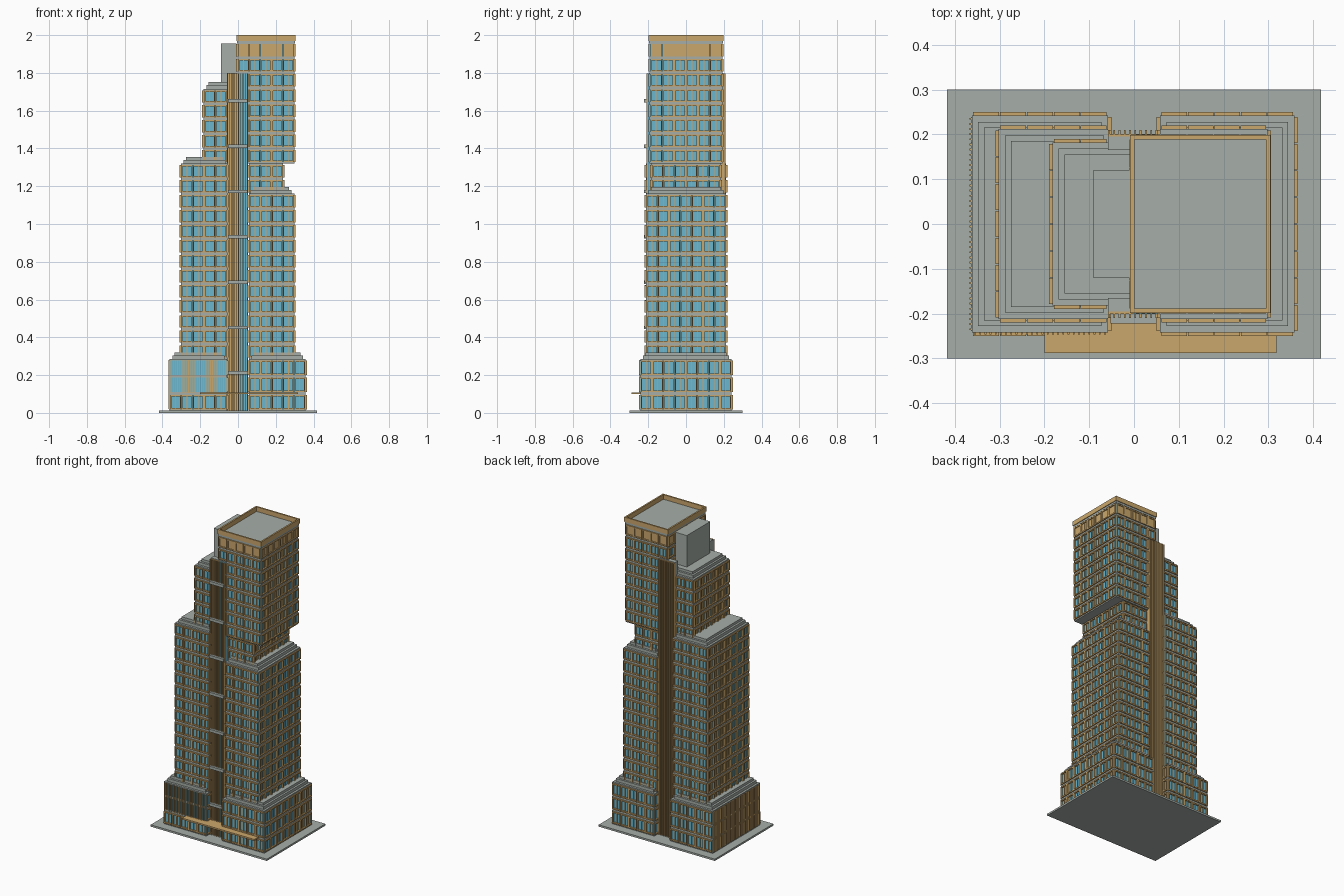
import bpy
from itertools import product

if "Cube" in bpy.data.objects:
    bpy.data.objects.remove(bpy.data.objects["Cube"], do_unlink=True)


def material(name, rgb):
    m = bpy.data.materials.new(name)
    m.use_nodes = True
    m.diffuse_color = (*rgb, 1)
    bsdf = m.node_tree.nodes["Principled BSDF"]
    bsdf.inputs["Base Color"].default_value = (*rgb, 1)
    bsdf.inputs["Roughness"].default_value = 0.7
    return m


CONCRETE = material("concrete_grey", (0.38, 0.42, 0.39))
TAN = material("tan_cladding", (0.60, 0.39, 0.15))
GLASS = material("blue_glass", (0.15, 0.47, 0.62))

QUADS = [(0, 1, 3, 2), (4, 6, 7, 5), (0, 4, 5, 1), (2, 3, 7, 6), (0, 2, 6, 4), (1, 5, 7, 3)]


def build(name, boxes, mat):
    """One object made of axis-aligned boxes given as x, y and z ranges."""
    verts, faces = [], []
    for ranges in boxes:
        base = len(verts)
        verts += product(*[sorted(r) for r in ranges])
        faces += [tuple(base + i for i in q) for q in QUADS]
    mesh = bpy.data.meshes.new(name)
    mesh.from_pydata(verts, [], faces)
    mesh.materials.append(mat)
    mesh.update()
    obj = bpy.data.objects.new(name, mesh)
    bpy.context.collection.objects.link(obj)
    return obj


def on_side(side, xr, yr, u, d, z):
    """Box on one wall: u runs along the wall, d sticks out from it."""
    if side in ("front", "back"):
        s, edge = (-1, yr[0]) if side == "front" else (1, yr[1])
        return u, (edge + s * d[0], edge + s * d[1]), z
    s, edge = (-1, xr[0]) if side == "west" else (1, xr[1])
    return (edge + s * d[0], edge + s * d[1]), u, z


GAP = 0.007      # half height of the slab edge between floors
OUT = 0.0095     # how far window frames stand out


def window_frame(side, xr, yr, u0, u1, z0, z1):
    """Frame boxes of one window module with an off-centre mullion."""
    w, h = 0.006, 0.008
    m = u0 + (u1 - u0) * 0.5
    put = lambda u, d, z: on_side(side, xr, yr, u, d, z)
    return [put((u0, u0 + w), (-0.002, OUT), (z0, z1)),
            put((u1 - w, u1), (-0.002, OUT), (z0, z1)),
            put((u0 + w, u1 - w), (-0.002, OUT), (z0, z0 + h)),
            put((u0 + w, u1 - w), (-0.002, OUT), (z1 - h, z1)),
            put((m - 0.002, m + 0.002), (-0.002, OUT * 0.6), (z0 + h, z1 - h))]


def block(name, xr, yr, zr, floors, bays, skip=lambda side, f: False,
          solid=lambda side, f: False):
    """Glass body with slab edges and framed window modules on four walls."""
    build(name + "_glass", [(xr, yr, zr)], GLASS)
    step = (zr[1] - zr[0]) / floors
    grow = lambda r: (r[0] - 0.002, r[1] + 0.002)
    slabs = []
    for i in range(floors + 1):
        z = zr[0] + i * step
        slabs.append((grow(xr), grow(yr), (max(z - GAP, zr[0] - 0.001),
                                           min(z + GAP, zr[1] + 0.001))))
    build(name + "_slab_edges", slabs, CONCRETE)
    frames, panels = [], []
    for side in ("front", "back", "west", "east"):
        along, n = (xr, bays[0]) if side in ("front", "back") else (yr, bays[1])
        pitch = (along[1] - along[0]) / n
        for f, b in product(range(floors), range(n)):
            u0 = along[0] + b * pitch + 0.001
            u1 = u0 + pitch - 0.002
            z0 = zr[0] + f * step + GAP
            z1 = z0 + step - 2 * GAP
            if solid(side, f):
                panels.append(on_side(side, xr, yr, (u0, u1), (0, 0.004), (z0, z1)))
            if not skip(side, f):
                frames += window_frame(side, xr, yr, u0, u1, z0, z1)
    build(name + "_window_frames", frames, TAN)
    if panels:
        build(name + "_solid_panels", panels, TAN)


def stepped_roof(name, xr, yr, z):
    """Two-step concrete roof above a setback."""
    steps = [(0.012, 0.0, 0.02), (0.025, 0.02, 0.036)]
    build(name, [((xr[0] + i, xr[1] - i), (yr[0] + i, yr[1] - i), (z + a, z + b))
                 for i, a, b in steps], CONCRETE)


# Ground slab
build("ground_slab", [((-0.417, 0.417), (-0.3, 0.3), (0, 0.012))], CONCRETE)

# Podium halves
PY, PZ = (-0.24, 0.24), (0.012, 0.285)
west_podium, east_podium = (-0.36, -0.06), (0.06, 0.356)
finned = lambda side, f: side == "west" or (side == "front" and f > 0)
block("west_podium", west_podium, PY, PZ, 3, (5, 8), skip=finned,
      solid=lambda side, f: side == "west")
block("east_podium", east_podium, PY, PZ, 3, (5, 8))
stepped_roof("west_podium_roof", west_podium, PY, PZ[1])
stepped_roof("east_podium_roof", east_podium, PY, PZ[1])

# Louvre fins on the west podium
fins = []
for side, start, end, z0 in (("front", -0.355, -0.065, 0.105), ("west", -0.235, 0.235, 0.02)):
    count = round((end - start) / 0.0115)
    for i in range(count + 1):
        u = start + (end - start) * i / count
        fins.append(on_side(side, west_podium, PY, (u - 0.002, u + 0.002),
                            (0, 0.007), (z0, 0.28)))
build("podium_louvre_fins", fins, TAN)

# Middle towers, upper west tower and the recessed neck
MY, UY = (-0.21, 0.21), (-0.18, 0.18)
block("west_tower", (-0.3, -0.06), MY, (0.285, 1.32), 13, (4, 7))
block("east_tower", (0.06, 0.296), MY, (0.285, 1.16), 11, (4, 7))
stepped_roof("west_tower_roof", (-0.3, -0.055), MY, 1.32)
stepped_roof("east_tower_roof", (0.055, 0.296), MY, 1.16)
block("upper_west_tower", (-0.18, -0.06), UY, (1.32, 1.715), 5, (2, 6))
stepped_roof("upper_west_roof", (-0.18, 0.02), UY, 1.715)
block("east_neck", (0.06, 0.236), UY, (1.16, 1.32), 2, (3, 6))

# Overhanging top block with a solid crown floor and parapet
TX, TY = (0.0, 0.296), (-0.19, 0.19)
block("top_block", TX, TY, (1.32, 1.96), 8, (5, 6), solid=lambda side, f: f == 7)
x0, x1, y0, y1 = TX[0] - 0.009, TX[1] + 0.009, TY[0] - 0.009, TY[1] + 0.009
rim, pz = 0.01, (1.97, 2.0)
build("crown_base", [((x0 + 0.004, x1 - 0.004), (y0 + 0.004, y1 - 0.004), (1.958, 1.97))], CONCRETE)
build("parapet", [((x0, x0 + rim), (y0, y1), pz), ((x1 - rim, x1), (y0, y1), pz),
                  ((x0 + rim, x1 - rim), (y0, y0 + rim), pz),
                  ((x0 + rim, x1 - rim), (y1 - rim, y1), pz)], TAN)

# Plant room
build("plant_room", [((-0.09, -0.008), (-0.12, 0.12), (1.715, 1.955))], CONCRETE)

# Central core shaft rising above the roof at front and back
CX = (-0.058, 0.052)
build("core_body", [(CX, (-0.19, 0.19), (0.012, 1.715)),
                    (CX, (-0.195, -0.165), (1.7, 1.8)),
                    (CX, (0.165, 0.195), (1.7, 1.8))], CONCRETE)
CZ = (0.012, 1.797)
build("core_cladding", [((CX[0], 0.0), (-0.201, -0.189), CZ),
                        (CX, (0.189, 0.201), CZ)], TAN)
build("core_glazing", [((0.0, CX[1]), (-0.201, -0.189), CZ)], GLASS)
core_fins = []
for i in range(10):
    x = CX[0] + 0.002 + i * 0.0118
    for s in (-1, 1):
        core_fins.append(((x - 0.002, x + 0.002), (s * 0.2, s * 0.21), CZ))
build("core_fins", core_fins, TAN)
build("core_bands", [((-0.052, 0.05), (-0.222, -0.195), (z - 0.009, z + 0.009))
                     for z in (0.212 + 0.24 * k for k in range(7))], CONCRETE)

# Entrance canopy
build("entrance_canopy", [((-0.2, 0.318), (-0.288, -0.2), (0.099, 0.109))], TAN)
